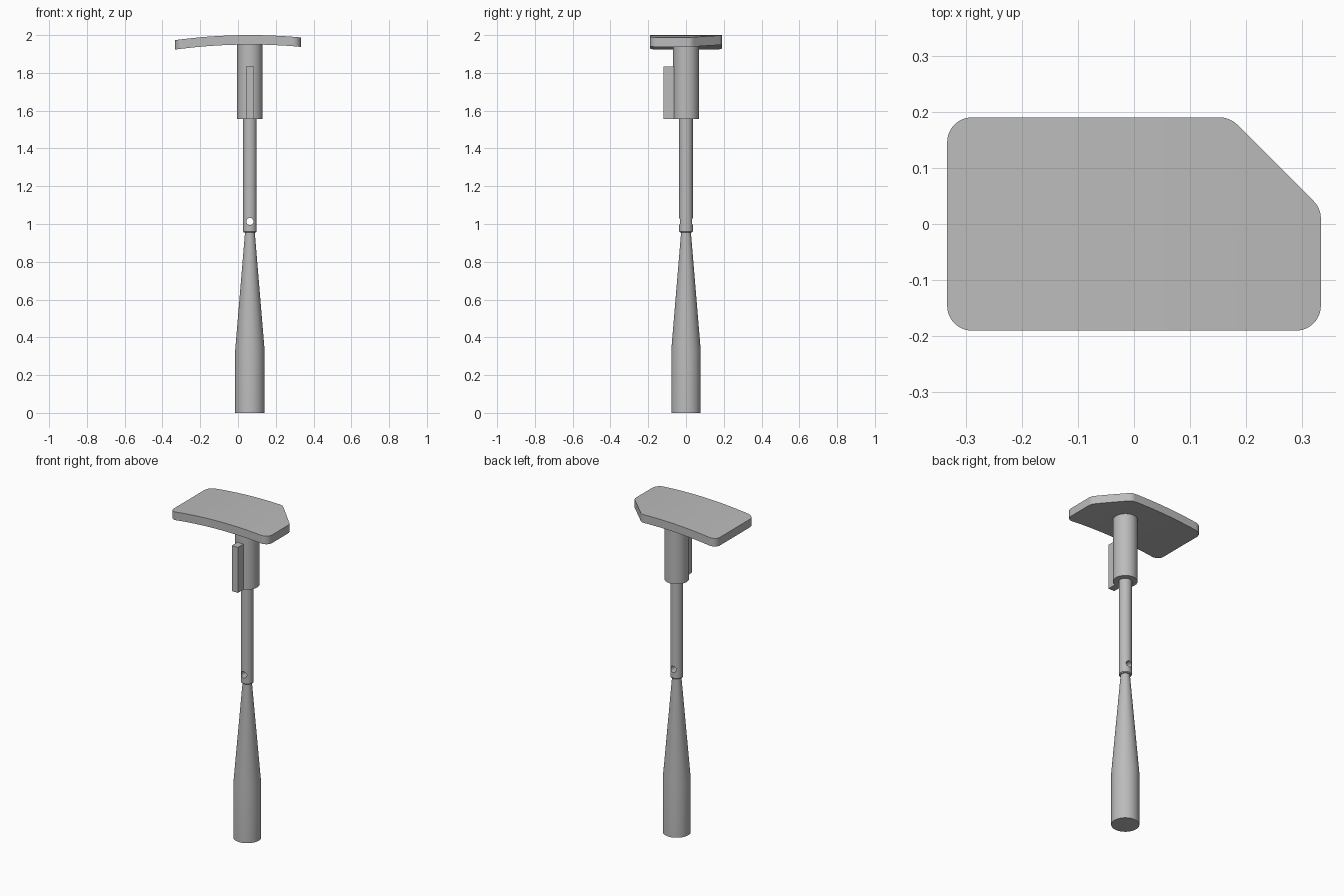
import bpy, bmesh
from math import pi, sin, cos, tan
from mathutils import Vector

cube = bpy.data.objects.get("Cube")
if cube:
    bpy.data.objects.remove(cube, do_unlink=True)

AXIS_X = 0.063   # the stem stands off the plate's centre
SIDES = 64

grey = bpy.data.materials.new("plain grey")
grey.use_nodes = True
GREY = (0.5, 0.5, 0.5, 1)
grey.diffuse_color = GREY
grey.node_tree.nodes["Principled BSDF"].inputs["Base Color"].default_value = GREY


def finish(name, bm, location=(0, 0, 0)):
    bmesh.ops.recalc_face_normals(bm, faces=bm.faces)
    mesh = bpy.data.meshes.new(name)
    bm.to_mesh(mesh)
    bm.free()
    mesh.materials.append(grey)
    obj = bpy.data.objects.new(name, mesh)
    obj.location = location
    bpy.context.collection.objects.link(obj)
    return obj


def smooth(obj):
    bpy.ops.object.select_all(action='DESELECT')
    obj.select_set(True)
    bpy.context.view_layer.objects.active = obj
    bpy.ops.object.shade_smooth_by_angle(angle=pi / 9)


def turned(name, profile):
    """Closed solid of revolution about the stem axis from (radius, z) pairs."""
    bm = bmesh.new()
    rings = [[bm.verts.new((r * cos(2 * pi * i / SIDES), r * sin(2 * pi * i / SIDES), z))
              for i in range(SIDES)] for r, z in profile]
    for a, b in zip(rings, rings[1:]):
        for i in range(SIDES):
            j = (i + 1) % SIDES
            bm.faces.new((a[i], a[j], b[j], b[i]))
    bm.faces.new(rings[0])
    bm.faces.new(rings[-1])
    return finish(name, bm, (AXIS_X, 0, 0))


def rounded(corners, radius, steps=8):
    """Outline of a convex polygon with every corner replaced by an arc."""
    points = []
    for i, c in enumerate(corners):
        c = Vector(c)
        u = (Vector(corners[i - 1]) - c).normalized()
        v = (Vector(corners[(i + 1) % len(corners)]) - c).normalized()
        half = u.angle(v) / 2
        centre = c + (u + v).normalized() * radius / sin(half)
        start = c + u * radius / tan(half) - centre
        end = c + v * radius / tan(half) - centre
        sweep = pi - 2 * half
        for k in range(steps + 1):
            t = k / steps
            points.append(centre + (start * sin((1 - t) * sweep) + end * sin(t * sweep)) / sin(sweep))
    return points


# Handle and tapered neck
smooth(turned("handle", [(0.078, 0), (0.078, 0.33), (0.026, 0.955), (0.026, 0.97)]))

# Shaft with a cross hole
shaft = turned("shaft", [(0.032, 0.955), (0.036, 0.96), (0.036, 1.58)])
bm = bmesh.new()
bmesh.ops.create_cone(bm, cap_ends=True, segments=32, radius1=0.019, radius2=0.019, depth=0.2)
drill = finish("hole_cutter", bm, (AXIS_X, 0, 1.013))
drill.rotation_euler.x = pi / 2
drill.hide_render = True
drill.hide_set(True)
cut = shaft.modifiers.new("cross hole", 'BOOLEAN')
cut.object = drill
cut.operation = 'DIFFERENCE'
cut.solver = 'EXACT'
bpy.context.view_layer.objects.active = shaft
shaft.select_set(True)
bpy.ops.object.modifier_apply(modifier=cut.name)
bpy.data.objects.remove(drill, do_unlink=True)
smooth(shaft)

# Sleeve under the plate
smooth(turned("sleeve", [(0.068, 1.555), (0.068, 1.96)]))

# Key bar along the front of the sleeve
bm = bmesh.new()
bmesh.ops.create_cube(bm, size=1)
bmesh.ops.scale(bm, vec=(0.042, 0.06, 0.28), verts=bm.verts)
finish("key_bar", bm, (AXIS_X, -0.09, 1.695))

# Curved top plate with one clipped corner
W, D, THICK, BEND = 0.333, 0.19, 0.05, 2.95
outline = rounded([(-W, -D), (W, -D), (W, 0.028), (0.171, D), (-W, D)], 0.044)
bm = bmesh.new()
bm.faces.new([bm.verts.new((p.x, p.y, 0)) for p in outline])
STRIPS = 32
for i in range(1, STRIPS):
    x = -W + 2 * W * i / STRIPS
    bmesh.ops.bisect_plane(bm, geom=bm.verts[:] + bm.edges[:] + bm.faces[:],
                           plane_co=(x, 0, 0), plane_no=(1, 0, 0), dist=1e-5)
top = bmesh.ops.extrude_face_region(bm, geom=bm.faces[:])["geom"]
for v in top:
    if isinstance(v, bmesh.types.BMVert):
        v.co.z += THICK
for v in bm.verts:
    v.co.z += 2 - THICK - (BEND - (BEND ** 2 - (v.co.x - AXIS_X) ** 2) ** 0.5)
smooth(finish("top_plate", bm))
